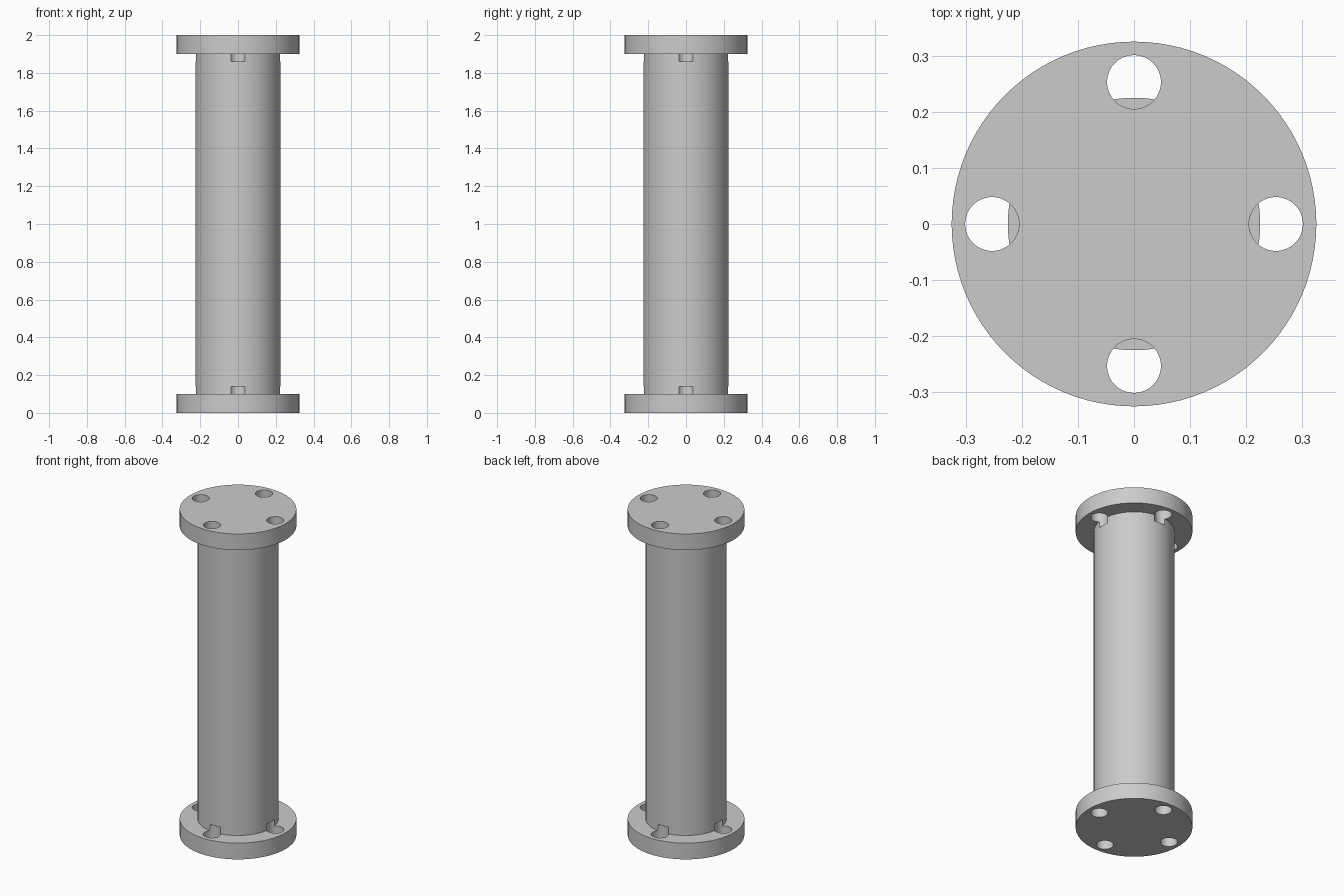
import bpy, bmesh, math
from mathutils import Matrix, Vector

cube = bpy.data.objects.get("Cube")
if cube:
    bpy.data.objects.remove(cube, do_unlink=True)

HEIGHT = 2.0
FLANGE_R, FLANGE_T = 0.325, 0.10
COLUMN_R = 0.225
HOLE_R, HOLE_RING, HOLE_DEPTH = 0.048, 0.253, 0.14
SIDES = 96

grey = bpy.data.materials.new("plain grey")
grey.use_nodes = True
colour = (0.6, 0.6, 0.6, 1.0)
grey.diffuse_color = colour
grey.node_tree.nodes["Principled BSDF"].inputs["Base Color"].default_value = colour


def link_mesh(name, bm):
    bmesh.ops.recalc_face_normals(bm, faces=bm.faces)
    mesh = bpy.data.meshes.new(name)
    bm.to_mesh(mesh)
    bm.free()
    obj = bpy.data.objects.new(name, mesh)
    bpy.context.collection.objects.link(obj)
    mesh.materials.append(grey)
    return obj


# Column with a flange at each end, turned from one profile
profile = [(FLANGE_R, 0), (FLANGE_R, FLANGE_T), (COLUMN_R, FLANGE_T),
           (COLUMN_R, HEIGHT - FLANGE_T), (FLANGE_R, HEIGHT - FLANGE_T),
           (FLANGE_R, HEIGHT)]
bm = bmesh.new()
rings = []
for r, z in profile:
    rings.append([bm.verts.new((r * math.cos(a), r * math.sin(a), z))
                  for a in (math.tau * i / SIDES for i in range(SIDES))])
for low, high in zip(rings, rings[1:]):
    for i in range(SIDES):
        j = (i + 1) % SIDES
        bm.faces.new((low[i], low[j], high[j], high[i]))
bm.faces.new(rings[0])
bm.faces.new(rings[-1])
body = link_mesh("flanged_column", bm)

# Bolt hole drills: four per flange, running on into the column side
bm = bmesh.new()
margin = 0.05
length = HOLE_DEPTH + margin
for z in (length / 2 - margin, HEIGHT + margin - length / 2):
    for k in range(4):
        spot = Matrix.Rotation(k * math.pi / 2, 4, 'Z') @ Vector((HOLE_RING, 0, z))
        bmesh.ops.create_cone(bm, cap_ends=True, segments=48, radius1=HOLE_R,
                              radius2=HOLE_R, depth=length,
                              matrix=Matrix.Translation(spot))
drills = link_mesh("bolt_hole_cutters", bm)
drills.hide_render = True

# Cut the holes, then drop the drills
cut = body.modifiers.new("bolt_holes", 'BOOLEAN')
cut.operation = 'DIFFERENCE'
cut.solver = 'EXACT'
cut.object = drills
bpy.ops.object.select_all(action='DESELECT')
body.select_set(True)
bpy.context.view_layer.objects.active = body
bpy.ops.object.modifier_apply(modifier=cut.name)
bpy.data.objects.remove(drills, do_unlink=True)

bpy.ops.object.shade_smooth_by_angle(angle=math.radians(30))
